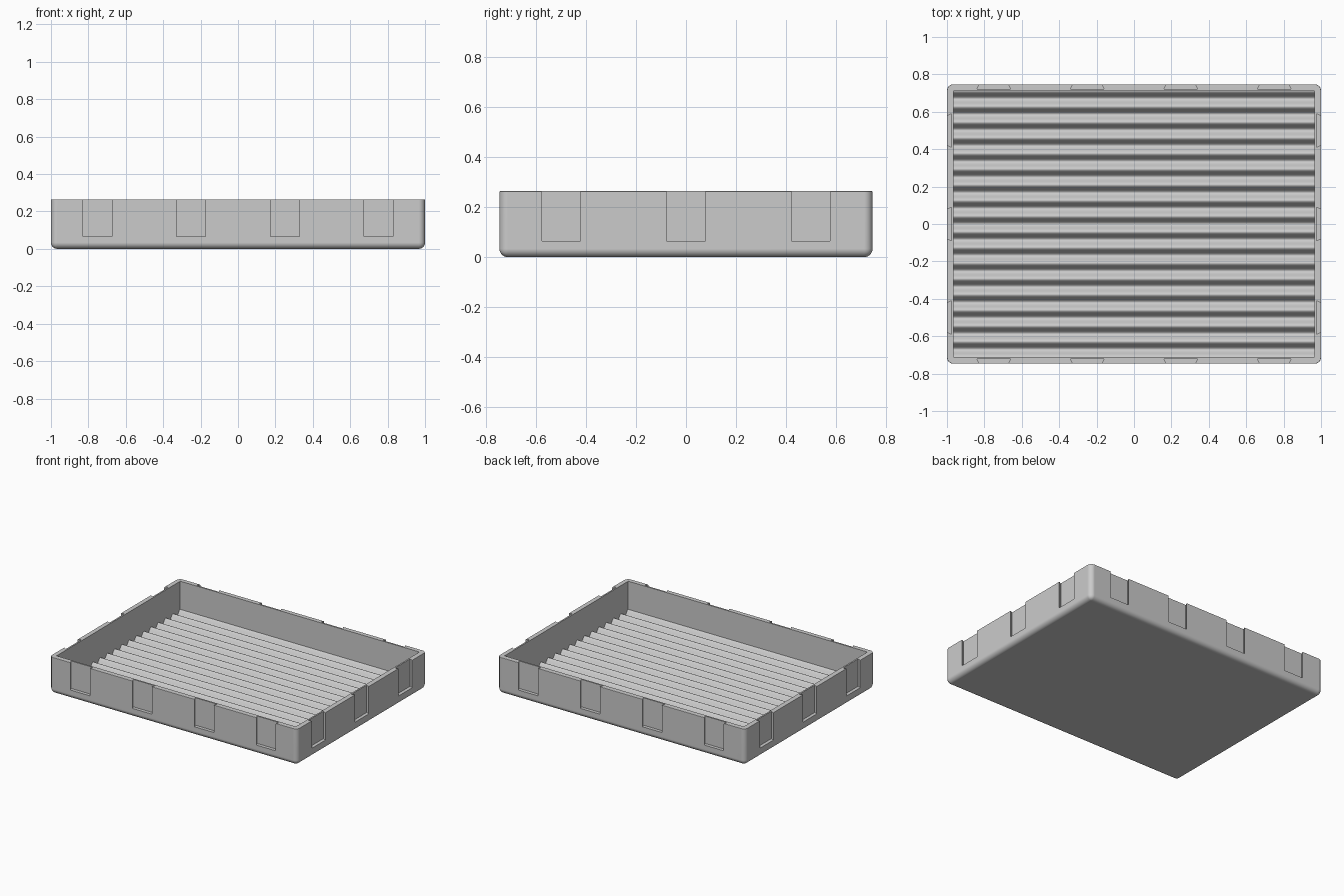
import bpy, bmesh, math

if "Cube" in bpy.data.objects:
    bpy.data.objects.remove(bpy.data.objects["Cube"], do_unlink=True)

# Main dimensions
HX, HY, H = 1.0, 0.747, 0.265
WALL = 0.035
IX, IY = HX - WALL, HY - WALL
RIDGES, STEPS = 17, 24
FLOOR, WAVE = 0.041, 0.019
SLOT_Z, SLOT_DEPTH = 0.065, 0.024

GREY = (0.6, 0.6, 0.6, 1)
grey = bpy.data.materials.new("plain grey")
grey.use_nodes = True
grey.diffuse_color = GREY
grey.node_tree.nodes["Principled BSDF"].inputs["Base Color"].default_value = GREY


def make_object(name, bm):
    bmesh.ops.recalc_face_normals(bm, faces=bm.faces[:])
    mesh = bpy.data.meshes.new(name)
    bm.to_mesh(mesh)
    bm.free()
    mesh.materials.append(grey)
    obj = bpy.data.objects.new(name, mesh)
    bpy.context.collection.objects.link(obj)
    return obj


def bevel(bm, rule, offset, segments):
    edges = [e for e in bm.edges if rule(*[v.co for v in e.verts])]
    bmesh.ops.bevel(bm, geom=edges, offset=offset, segments=segments,
                    profile=0.5, affect='EDGES')


def add_prism(bm, points, direction):
    """Closed outline pushed along a direction."""
    face = bm.faces.new([bm.verts.new(p) for p in points])
    out = bmesh.ops.extrude_face_region(bm, geom=[face], use_keep_orig=True)
    moved = [g for g in out["geom"] if isinstance(g, bmesh.types.BMVert)]
    bmesh.ops.translate(bm, verts=moved, vec=direction)


# Outer block: rounded corners and underside, slightly eased rim
bm = bmesh.new()
bmesh.ops.create_cube(bm, size=1)
bmesh.ops.scale(bm, verts=bm.verts[:], vec=(2 * HX, 2 * HY, H))
bmesh.ops.translate(bm, verts=bm.verts[:], vec=(0, 0, H / 2))
bevel(bm, lambda a, b: min(a.z, b.z) < 0.001, 0.034, 6)
bevel(bm, lambda a, b: min(a.z, b.z) > H - 0.001, 0.004, 2)
tray = make_object("tray", bm)

# Cavity with a corrugated floor
bm = bmesh.new()
count = RIDGES * STEPS
profile = [(-IX, -IY + 2 * IY * i / count,
            FLOOR + WAVE * math.cos(2 * math.pi * i / STEPS)) for i in range(count + 1)]
profile += [(-IX, IY, 2 * H), (-IX, -IY, 2 * H)]
add_prism(bm, profile, (2 * IX, 0, 0))
cavity = make_object("cavity_cutter", bm)

# Dovetail slots in the outer walls, open at the top
bm = bmesh.new()


def add_slot(to_plan):
    """Slot outline in (along wall, depth into wall), wider inside."""
    outline = [(-0.077, -0.001), (0.077, -0.001), (0.089, SLOT_DEPTH), (-0.089, SLOT_DEPTH)]
    add_prism(bm, [(*to_plan(u, d), SLOT_Z) for u, d in outline], (0, 0, H))


for side in (-1, 1):
    for cx in (-0.75, -0.25, 0.25, 0.75):
        add_slot(lambda u, d: (cx + u, side * (HY - d)))
    for cy in (-0.5, 0, 0.5):
        add_slot(lambda u, d: (side * (HX - d), cy + u))
slots = make_object("slot_cutter", bm)

# Cut the tray
for cutter in (cavity, slots):
    cut = tray.modifiers.new(cutter.name, 'BOOLEAN')
    cut.operation, cut.solver, cut.object = 'DIFFERENCE', 'EXACT', cutter
bpy.context.view_layer.update()
result = bpy.data.meshes.new_from_object(tray.evaluated_get(bpy.context.evaluated_depsgraph_get()))
tray.modifiers.clear()
tray.data = result
for cutter in (cavity, slots):
    bpy.data.objects.remove(cutter, do_unlink=True)

# Smooth the roundings and waves, keep the flats flat
result.shade_smooth()
result.set_sharp_from_angle(angle=math.radians(35))
tray.modifiers.new("flat_walls", 'WEIGHTED_NORMAL').keep_sharp = True
